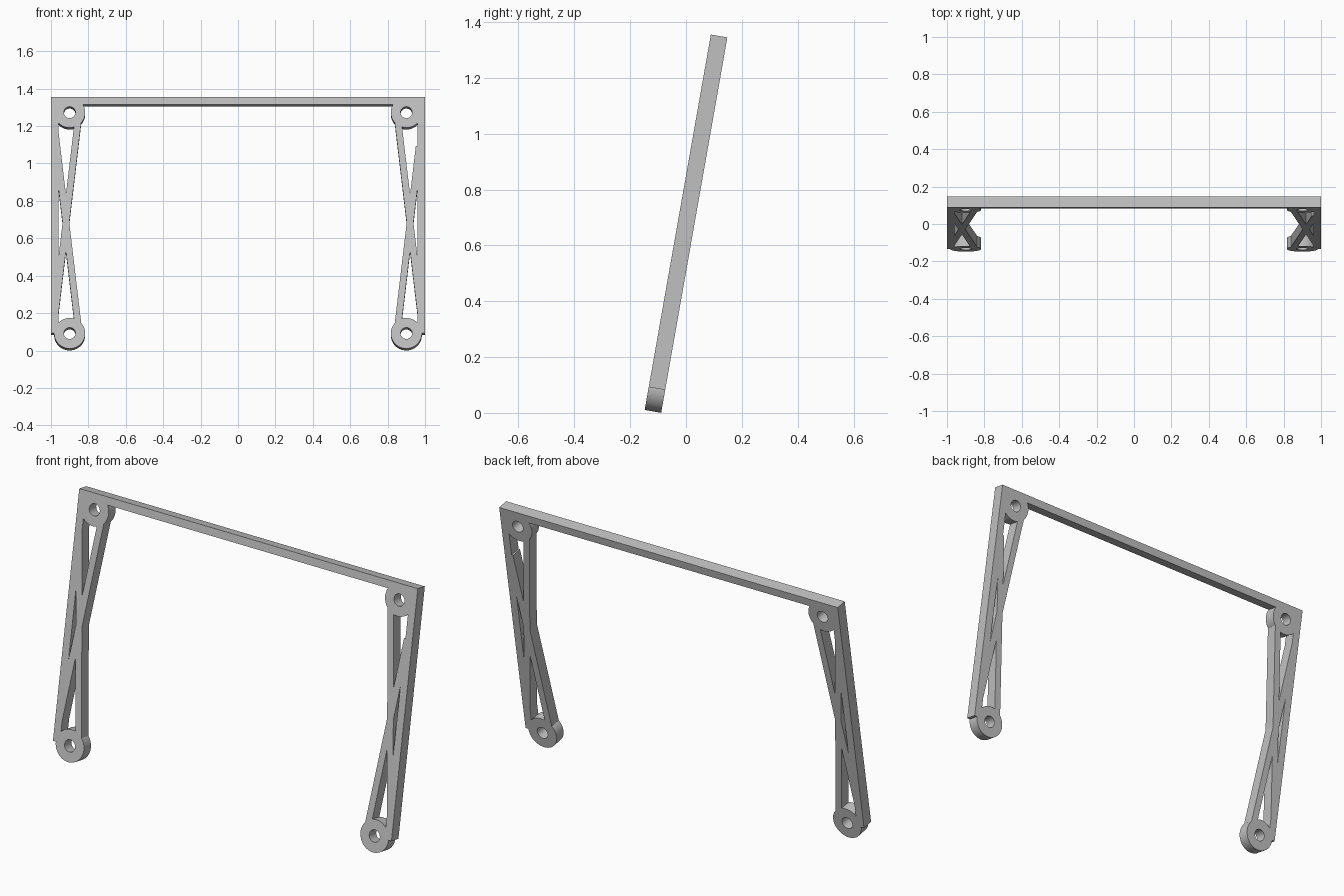
import bpy
import bmesh
from math import radians, cos, sin, tau
from mathutils import Matrix

cube = bpy.data.objects.get("Cube")
if cube:
    bpy.data.objects.remove(cube, do_unlink=True)

DEPTH = 0.06        # thickness of the whole flat frame
HEIGHT = 1.365      # length along the leaning plane
BAR = 0.041         # width of the outer bars
BOSS_X, BOSS_R, HOLE_R = 0.9, 0.083, 0.031
MID_X, MID_V, SLOPE, STRUT = 0.92, 0.683, 0.117, 0.018
TILT = Matrix.Translation((0, -0.148, 0.0107)) @ Matrix.Rotation(radians(-10), 4, 'X')

grey = bpy.data.materials.new("light_grey")
grey.use_nodes = True
colour = (0.53, 0.53, 0.53, 1)
grey.diffuse_color = colour
grey.node_tree.nodes["Principled BSDF"].inputs["Base Color"].default_value = colour


def finish(name, bm, smooth=False):
    """Lean the part back and turn it into an object."""
    bmesh.ops.recalc_face_normals(bm, faces=bm.faces)
    bmesh.ops.transform(bm, matrix=TILT, verts=bm.verts)
    mesh = bpy.data.meshes.new(name)
    bm.to_mesh(mesh)
    bm.free()
    mesh.materials.append(grey)
    obj = bpy.data.objects.new(name, mesh)
    bpy.context.collection.objects.link(obj)
    if smooth:
        bpy.ops.object.select_all(action='DESELECT')
        obj.select_set(True)
        bpy.context.view_layer.objects.active = obj
        bpy.ops.object.shade_smooth_by_angle(angle=radians(35))


def plate(name, outline):
    """Extrude a flat outline through the frame thickness."""
    bm = bmesh.new()
    face = bm.faces.new([bm.verts.new((x, 0, v)) for x, v in outline])
    out = bmesh.ops.extrude_face_region(bm, geom=[face])
    moved = [g for g in out["geom"] if isinstance(g, bmesh.types.BMVert)]
    bmesh.ops.translate(bm, verts=moved, vec=(0, DEPTH, 0))
    finish(name, bm)


def boss(name, x, v, sides=48):
    """Round pad with a through hole."""
    bm = bmesh.new()
    loops = []
    for r, y in ((BOSS_R, 0), (BOSS_R, DEPTH), (HOLE_R, DEPTH), (HOLE_R, 0)):
        loops.append([bm.verts.new((x + r * cos(tau * i / sides), y,
                                    v + r * sin(tau * i / sides)))
                      for i in range(sides)])
    for k, a in enumerate(loops):
        b = loops[(k + 1) % 4]
        for i in range(sides):
            j = (i + 1) % sides
            bm.faces.new((a[i], a[j], b[j], b[i]))
    finish(name, bm, smooth=True)


def strut(name, side, lean, low, high):
    """Slanted brace; lean is the change of distance from the centre."""
    def at(v, offset):
        return side * (MID_X + lean * SLOPE * (v - MID_V) + offset), v
    plate(name, [at(low, -STRUT), at(low, STRUT), at(high, STRUT), at(high, -STRUT)])


# Crossbar
plate("top_bar", [(-1, HEIGHT - BAR), (1, HEIGHT - BAR), (1, HEIGHT), (-1, HEIGHT)])

# Legs with round pads and crossed braces
for label, side in (("left", 1), ("right", -1)):
    inner = side * (1 - BAR)
    plate(label + "_leg", [(side, BOSS_R), (inner, BOSS_R),
                           (inner, HEIGHT - BAR), (side, HEIGHT - BAR)])
    boss(label + "_lower_pad", side * BOSS_X, BOSS_R)
    boss(label + "_upper_pad", side * BOSS_X, HEIGHT - BOSS_R)
    # The left brace stops short of the pad
    top = 1.1 if side > 0 else 1.19
    strut(label + "_outward_brace", side, 1, 0.13, top)
    strut(label + "_inward_brace", side, -1, 0.18, 1.235)
